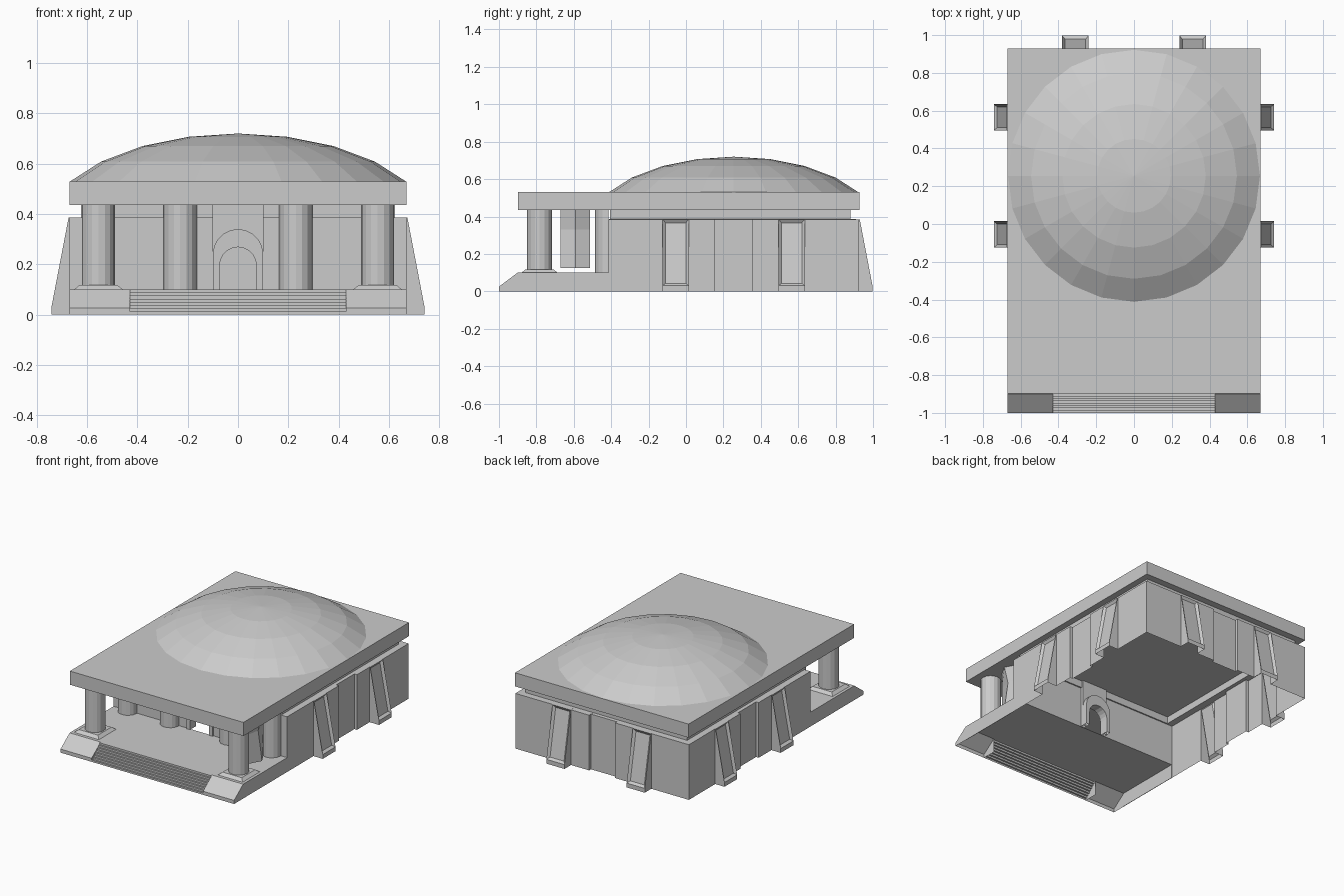
import bpy, bmesh, math
from mathutils import Matrix, Vector

if "Cube" in bpy.data.objects:
    bpy.data.objects.remove(bpy.data.objects["Cube"])

stone = bpy.data.materials.new("pale_grey_stone")
stone.use_nodes = True
stone.diffuse_color = (0.6, 0.6, 0.6, 1)
stone.node_tree.nodes["Principled BSDF"].inputs["Base Color"].default_value = (0.6, 0.6, 0.6, 1)

HALF = 0.67      # half width of the square hall
MID_Y = 0.255    # hall centre
FRONT = MID_Y - HALF
FLOOR = 0.1      # porch floor height
EAVE = 0.435     # underside of the roof slab
WALL_TOP = 0.385
DOOR = 0.073     # half width of the doorway


def finish(name, bm, normals=True):
    if normals:
        bmesh.ops.recalc_face_normals(bm, faces=bm.faces)
    mesh = bpy.data.meshes.new(name)
    bm.to_mesh(mesh)
    bm.free()
    mesh.materials.append(stone)
    ob = bpy.data.objects.new(name, mesh)
    bpy.context.collection.objects.link(ob)
    return ob


def loft(bm, loops, closed=True):
    """Join loops of equal length with quads; returns the faces row by row."""
    rows = [[bm.verts.new(p) for p in loop] for loop in loops]
    n = len(rows[0])
    faces = []
    for a, b in zip(rows, rows[1:]):
        faces.append([bm.faces.new((a[i], a[(i + 1) % n], b[(i + 1) % n], b[i]))
                      for i in range(n if closed else n - 1)])
    return rows, faces


def box(name, x0, x1, y0, y1, z0, z1):
    bm = bmesh.new()
    bmesh.ops.create_cube(bm, size=1)
    for v in bm.verts:
        v.co = ((x0, x1)[v.co.x > 0], (y0, y1)[v.co.y > 0], (z0, z1)[v.co.z > 0])
    return finish(name, bm)


def cone(name, x, y, z0, z1, r0, r1, sides, turn=0):
    bm = bmesh.new()
    place = Matrix.Translation((x, y, (z0 + z1) / 2)) @ Matrix.Rotation(turn, 4, 'Z')
    bmesh.ops.create_cone(bm, cap_ends=True, segments=sides, radius1=r0, radius2=r1,
                          depth=z1 - z0, matrix=place)
    return finish(name, bm)


def arch(radius, spring, y):
    curve = [(radius * math.cos(math.pi * i / 10), y, spring + radius * math.sin(math.pi * i / 10))
             for i in range(11)]
    return [(radius, y, FLOOR)] + curve + [(-radius, y, FLOOR)]


# Hall walls: one shell with sloping buttresses and shallow recesses
def wall_loop(z, reach, limit=HALF * 2, front_limit=HALF * 2):
    def buttress(c):
        return [(c - 0.07, HALF), (c - 0.07, reach), (c + 0.07, reach), (c + 0.07, HALF)]
    recess = [(-0.1, HALF), (-0.1, HALF - 0.02), (0.1, HALF - 0.02), (0.1, HALF)]
    points = []
    for side in range(4):
        run = [(-HALF, HALF)]
        run += recess if side == 3 else buttress(-0.31) + recess + buttress(0.31)
        turn = Matrix.Rotation(side * math.pi / 2, 3, 'Z')
        for along, out in run:
            p = turn @ Vector((out, along, 0))
            points.append((max(-limit, min(limit, p.x)),
                           max(-front_limit, min(limit, p.y)) + MID_Y, z))
    return points


bm = bmesh.new()
rows, faces = loft(bm, [wall_loop(0, 0.742), wall_loop(0.03, 0.742),
                        wall_loop(WALL_TOP, 0.674),
                        wall_loop(WALL_TOP + 0.001, HALF, 0.625, 0.662),
                        wall_loop(EAVE, HALF, 0.625, 0.662)])
for f in faces[1]:
    f.normal_update()
slopes = [f for f in faces[1] if abs(f.normal.z) > 0.1]
for f in faces[0][-5:] + faces[1][-5:]:
    bm.faces.remove(f)
bmesh.ops.inset_individual(bm, faces=slopes, thickness=0.016, depth=-0.015,
                           use_even_offset=True)
# Front wall stands on the porch floor, with an open doorway in its recess
fronts = []
for z in (FLOOR, WALL_TOP):
    loop = wall_loop(z, HALF)
    fronts.append(loop[-5:] + loop[:1])
rows, faces = loft(bm, fronts, closed=False)
bm.faces.remove(faces[0][2])
y = FRONT + 0.02
around = [(-0.1, y, FLOOR), (-0.1, y, WALL_TOP), (0.1, y, WALL_TOP), (0.1, y, FLOOR)]
bm.faces.new([bm.verts.new(p) for p in reversed(around + arch(DOOR, 0.195, y))])
bmesh.ops.dissolve_degenerate(bm, dist=0.0001, edges=bm.edges)
finish("hall_walls", bm, normals=False)

# Door surround
bm = bmesh.new()
loft(bm, [arch(0.1, 0.24, FRONT + 0.055), arch(0.1, 0.24, FRONT - 0.01),
          arch(DOOR, 0.195, FRONT - 0.01), arch(DOOR, 0.195, FRONT + 0.055),
          arch(0.1, 0.24, FRONT + 0.055)], closed=False)
finish("door_arch", bm)

# Roof slab and faceted dome
box("roof_slab", -HALF, HALF, -0.897, 0.928, EAVE, 0.53)

bm = bmesh.new()
rings = []
for r, z in [(0.67, 0.528), (0.545, 0.608), (0.38, 0.67), (0.195, 0.707)]:
    rings.append([(r * math.cos(math.tau * i / 24), MID_Y + r * math.sin(math.tau * i / 24), z)
                  for i in range(24)])
rows, _ = loft(bm, rings)
tip = bm.verts.new((0, MID_Y, 0.72))
for i in range(24):
    bm.faces.new((rows[-1][i], rows[-1][(i + 1) % 24], tip))
finish("dome", bm, normals=False)

# Porch: floor, open-bottomed side walls, hollow sloping piers and fine steps
box("porch_floor", -HALF, HALF, -0.9, FRONT, FLOOR - 0.003, FLOOR)
for s, side in ((1, "left"), (-1, "right")):
    box(side + "_porch_wall", s * (HALF - 0.003), s * HALF, -0.9, FRONT, 0, FLOOR)
    bm = bmesh.new()
    profile = [(-1, 0), (-1, 0.025), (-0.9, FLOOR), (-0.9, 0)]
    rows, _ = loft(bm, [[(s * x, y, z) for y, z in profile] for x in (0.43, HALF)],
                   closed=False)
    for row in rows:
        bm.faces.new(row)
    bmesh.ops.recalc_face_normals(bm, faces=bm.faces)
    back = [f for f in bm.faces if all(v.co.y > -0.91 for v in f.verts)]
    bmesh.ops.delete(bm, geom=back, context='FACES')
    finish(side + "_stair_pier", bm, normals=False)

STEPS = 8
stairs = [(-1, 0)]
for i in range(STEPS):
    z = FLOOR * (i + 1) / STEPS
    stairs += [(-1 + 0.1 * i / STEPS, z), (-1 + 0.1 * (i + 1) / STEPS, z)]
bm = bmesh.new()
loft(bm, [[(x, y, z) for y, z in stairs] for x in (0.43, -0.43)], closed=False)
finish("steps", bm, normals=False)

# Columns: free-standing pair on plinths, four half columns along the hall front
for s, side in ((1, "left"), (-1, "right")):
    x = 0.555 * s
    cone(side + "_plinth", x, -0.783, FLOOR, 0.118, 0.135, 0.105, 4, math.pi / 4)
    cone(side + "_front_column", x, -0.783, 0.115, EAVE, 0.066, 0.066, 16)
    for place, cx in (("outer", x), ("inner", 0.23 * s)):
        bm = bmesh.new()
        half = [(cx + 0.066 * math.cos(a), FRONT - 0.005 - 0.066 * math.sin(a))
                for a in (math.pi * i / 8 for i in range(9))]
        half = [(cx + 0.066, FRONT)] + half + [(cx - 0.066, FRONT)]
        loft(bm, [[(px, py, z) for px, py in half] for z in (EAVE, FLOOR)], closed=False)
        finish(side + "_" + place + "_half_column", bm, normals=False)

# Pinched hanging drape behind the left front column
bm = bmesh.new()
loops = []
for z, thick in ((0.125, 0.045), (0.33, 0.015), (EAVE, 0.045)):
    loops.append([(0.555 + a * thick, -0.592 + b * 0.08, z)
                  for a, b in ((-1, 0), (0, -1), (1, 0), (0, 1))])
rows, _ = loft(bm, loops)
bm.faces.new(rows[0])
bm.faces.new(rows[-1])
finish("hanging_drape", bm)
